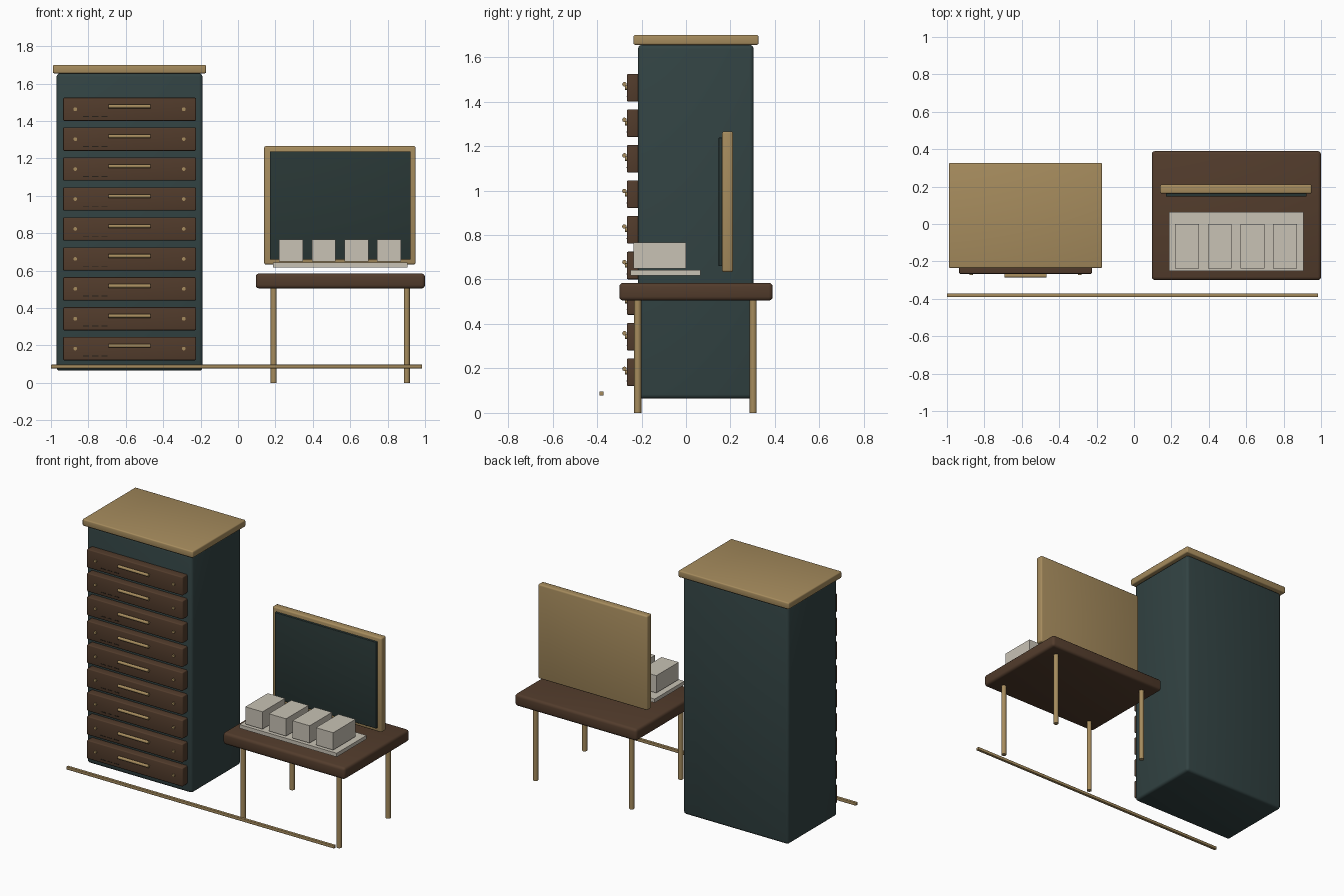
import bpy
from math import pi, radians

if "Cube" in bpy.data.objects:
    bpy.data.objects.remove(bpy.data.objects["Cube"])


def material(name, rgb):
    m = bpy.data.materials.new(name)
    m.diffuse_color = (*rgb, 1)
    m.use_nodes = True
    m.node_tree.nodes["Principled BSDF"].inputs["Base Color"].default_value = m.diffuse_color
    return m


TEAL = material("teal_paint", (0.032, 0.056, 0.056))
DARK = material("dark_panel", (0.022, 0.038, 0.036))
BROWN = material("brown_wood", (0.085, 0.045, 0.025))
BRASS = material("brass", (0.38, 0.26, 0.11))
CREAM = material("cream", (0.58, 0.54, 0.46))
INK = material("dark_mark", (0.02, 0.015, 0.01))


def finish(ob, name, mat):
    ob.name = name
    ob.data.materials.append(mat)
    bpy.ops.object.shade_smooth_by_angle(angle=radians(35))
    return ob


def box(name, x, y, z, mat, bevel=0.0):
    """Box from (min, max) ranges, with optional rounded edges."""
    bpy.ops.mesh.primitive_cube_add(size=1, location=[sum(r) / 2 for r in (x, y, z)])
    ob = bpy.context.object
    ob.scale = [r[1] - r[0] for r in (x, y, z)]
    bpy.ops.object.transform_apply(location=False, rotation=False, scale=True)
    if bevel:
        mod = ob.modifiers.new("round", "BEVEL")
        mod.width, mod.segments = bevel, 3
        bpy.ops.object.modifier_apply(modifier=mod.name)
    return finish(ob, name, mat)


def rod(name, loc, radius, length, mat, rot=(0, 0, 0), sides=16):
    bpy.ops.mesh.primitive_cylinder_add(vertices=sides, radius=radius, depth=length,
                                        location=loc, rotation=rot)
    return finish(bpy.context.object, name, mat)


# Tall cabinet
box("cabinet_body", (-0.97, -0.19), (-0.216, 0.304), (0.065, 1.655), TEAL, 0.018)
box("cabinet_top", (-0.99, -0.17), (-0.236, 0.326), (1.655, 1.70), BRASS, 0.008)

# Nine drawers with bar handle, two studs and small label marks
for i in range(9):
    z = 0.183 + 0.16 * i
    box(f"drawer_{i}", (-0.935, -0.225), (-0.266, -0.206), (z - 0.062, z + 0.062), BROWN, 0.006)
    rod(f"drawer_handle_{i}", (-0.58, -0.277, z + 0.015), 0.01, 0.226, BRASS, (0, pi / 2, 0))
    for x in (-0.87, -0.29):
        rod(f"drawer_stud_{i}", (x, -0.268, z), 0.01, 0.012, BRASS, (pi / 2, 0, 0), 12)
    for k in range(3):
        x = -0.83 + 0.05 * k
        box(f"drawer_mark_{i}", (x, x + 0.033), (-0.268, -0.264),
            (z - 0.041, z - 0.037), INK)

# Desk
box("desk_top", (0.095, 1.0), (-0.30, 0.39), (0.505, 0.585), BROWN, 0.018)
for x in (0.191, 0.903):
    for y in (-0.217, 0.302):
        rod("desk_leg", (x, y, 0.255), 0.016, 0.51, BRASS)

# Upright board with dark panel
box("board_frame", (0.14, 0.95), (0.162, 0.212), (0.633, 1.266), BRASS, 0.01)
box("board_panel", (0.17, 0.922), (0.147, 0.175), (0.66, 1.238), DARK, 0.002)

# Tray with four blocks
box("tray", (0.187, 0.907), (-0.25, 0.065), (0.618, 0.643), CREAM)
for i in range(4):
    x = 0.284 + 0.1745 * i
    box(f"tray_block_{i}", (x - 0.064, x + 0.064), (-0.237, 0.0), (0.65, 0.766), CREAM)

# Low front rail
box("front_rail", (-1.0, 0.985), (-0.39, -0.371), (0.078, 0.097), BRASS, 0.002)
